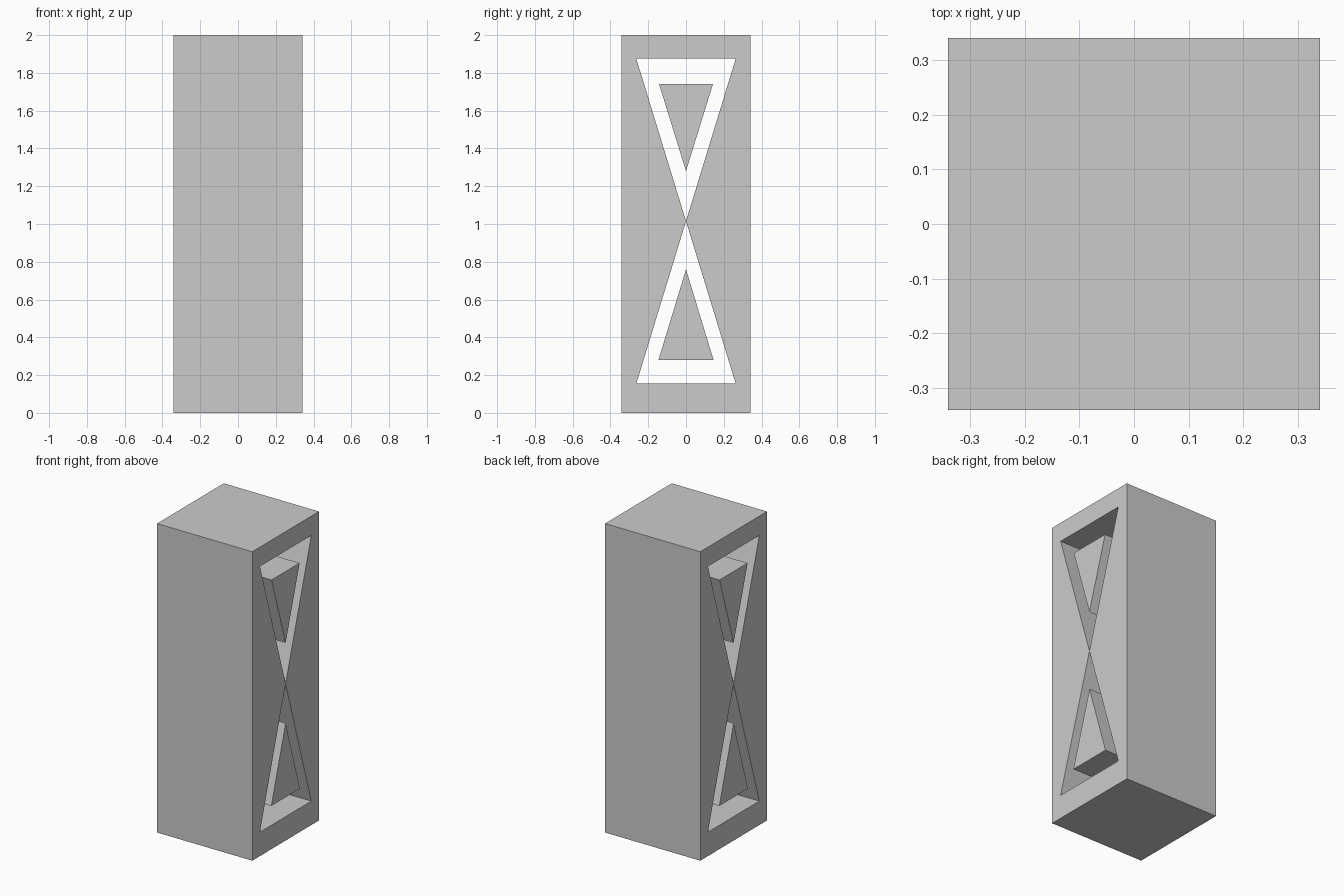
import bpy, bmesh
from mathutils import Vector

if "Cube" in bpy.data.objects:
    bpy.data.objects.remove(bpy.data.objects["Cube"])

W = 0.341          # half width of the square block
APEX = 1.015       # height where the two triangular openings meet


def prism(name, profile, mirrored=False):
    """Extrude a (y, z) profile through the full depth along x."""
    bm = bmesh.new()
    face = bm.faces.new([bm.verts.new((-W, y, z)) for y, z in profile])
    ext = bmesh.ops.extrude_face_region(bm, geom=[face], use_keep_orig=True)
    verts = [g for g in ext["geom"] if isinstance(g, bmesh.types.BMVert)]
    bmesh.ops.translate(bm, vec=Vector((2 * W, 0, 0)), verts=verts)
    bmesh.ops.recalc_face_normals(bm, faces=bm.faces[:])
    if mirrored:   # open the seam so both halves join into one body
        seam = [f for f in bm.faces if all(abs(v.co.y) < 1e-6 for v in f.verts)]
        bmesh.ops.delete(bm, geom=seam, context='FACES_ONLY')
    mesh = bpy.data.meshes.new(name)
    bm.to_mesh(mesh)
    bm.free()
    obj = bpy.data.objects.new(name, mesh)
    bpy.context.collection.objects.link(obj)
    if mirrored:
        mod = obj.modifiers.new("Mirror", 'MIRROR')
        mod.use_axis = (False, True, False)
        mod.use_clip = True
    return obj


# Outer block with the hourglass opening: half profile, mirrored across y
prism("block_frame", [
    (0, 0), (W, 0), (W, 2), (0, 2),
    (0, 1.875), (0.263, 1.875), (0, APEX), (0.263, 0.155), (0, 0.155),
], mirrored=True)

# Triangular cores standing inside the two openings
prism("upper_core", [(-0.143, 1.742), (0.143, 1.742), (0, 1.28)])
prism("lower_core", [(-0.146, 0.28), (0.146, 0.28), (0, 0.76)])
